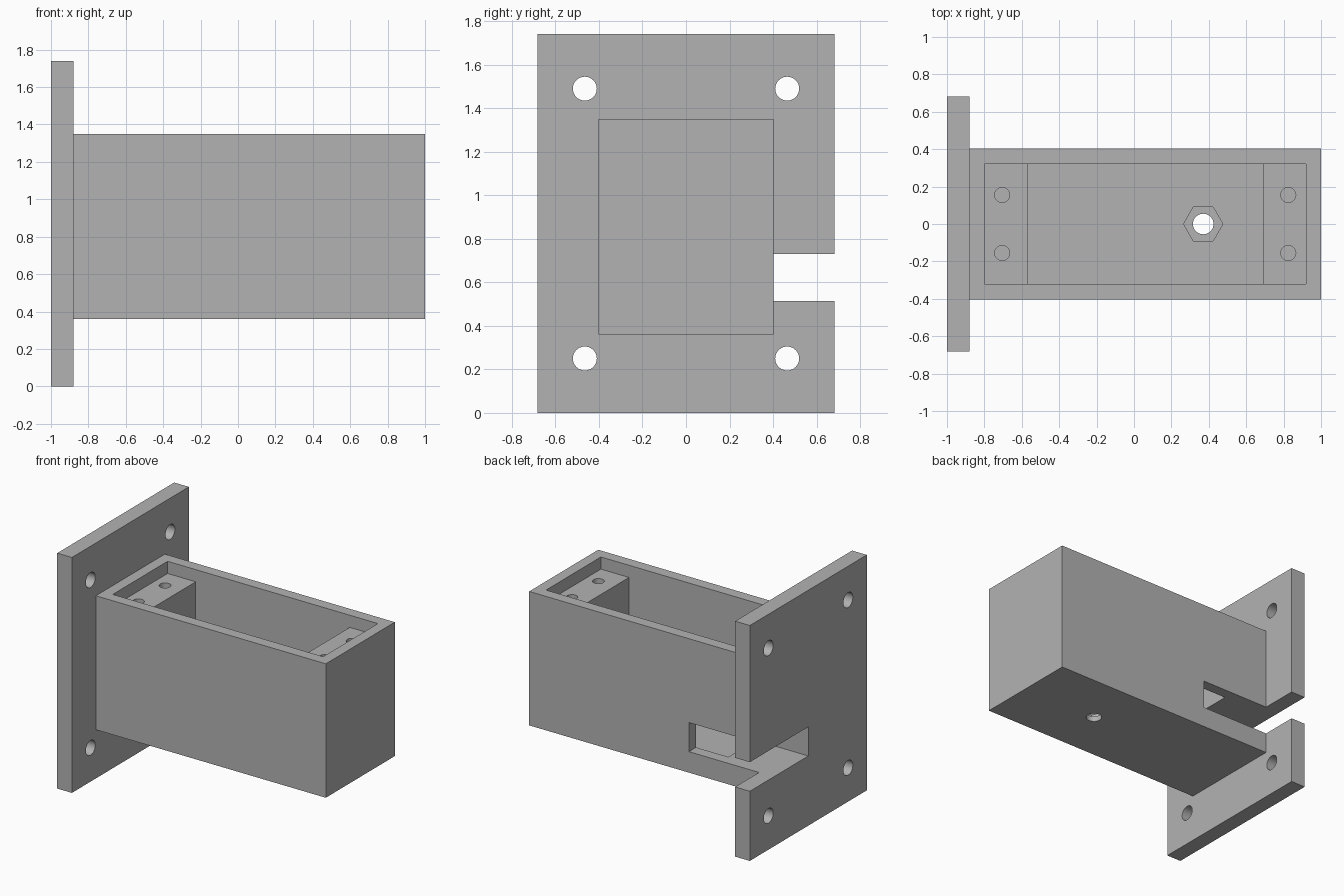
import bpy
import bmesh
from math import radians
from mathutils import Matrix, Vector

if "Cube" in bpy.data.objects:
    bpy.data.objects.remove(bpy.data.objects["Cube"], do_unlink=True)

GREY = (0.45, 0.45, 0.45, 1.0)
mat = bpy.data.materials.new("plain grey")
mat.use_nodes = True
mat.diffuse_color = GREY
bsdf = next(n for n in mat.node_tree.nodes if n.type == 'BSDF_PRINCIPLED')
bsdf.inputs["Base Color"].default_value = GREY


def add_object(name, bm):
    mesh = bpy.data.meshes.new(name)
    bm.to_mesh(mesh)
    bm.free()
    mesh.materials.append(mat)
    obj = bpy.data.objects.new(name, mesh)
    bpy.context.scene.collection.objects.link(obj)
    return obj


def box(name, x, y, z):
    """Box given by its (low, high) range on each axis."""
    bm = bmesh.new()
    low, high = (Vector(c) for c in zip(x, y, z))
    bmesh.ops.create_cube(bm, size=1, matrix=Matrix.Translation((low + high) / 2)
                          @ Matrix.Diagonal((*(high - low), 1)))
    return add_object(name, bm)


def cylinder(name, centre, radius, depth, axis='Z', sides=32):
    bm = bmesh.new()
    turn = Matrix.Rotation(radians(90), 4, 'Y' if axis == 'X' else 'Z')
    bmesh.ops.create_cone(bm, cap_ends=True, segments=sides, radius1=radius,
                          radius2=radius, depth=depth,
                          matrix=Matrix.Translation(centre) @ turn)
    return add_object(name, bm)


def combine(target, tool, operation='DIFFERENCE'):
    """Apply one boolean and discard the tool."""
    mod = target.modifiers.new("boolean", 'BOOLEAN')
    mod.operation = operation
    mod.solver = 'EXACT'
    mod.object = tool
    bpy.context.view_layer.objects.active = target
    bpy.ops.object.modifier_apply(modifier=mod.name)
    bpy.data.objects.remove(tool, do_unlink=True)


# Housing joined to its mounting plate
body = box("housing_with_mounting_plate", (-0.94, 1), (-0.403, 0.403), (0.36, 1.35))
combine(body, box("plate", (-1, -0.88), (-0.683, 0.683), (0, 1.74)), 'UNION')

# Lid recess, then the deep well that leaves a screw block at each end
combine(body, box("lid_recess", (-0.8, 0.92), (-0.32, 0.32), (1.26, 1.5)))
combine(body, box("well", (-0.57, 0.69), (-0.32, 0.32), (0.44, 1.4)))

# Cable slot through the plate, end block and back wall
combine(body, box("cable_slot", (-1.1, -0.306), (0, 0.8), (0.515, 0.73)))

# Plate mounting holes
for y in (-0.465, 0.465):
    for z in (0.25, 1.49):
        combine(body, cylinder("mount_hole", (-0.94, y, z), 0.055, 0.4, 'X'))

# Blind lid screw holes in the end blocks
for x in (-0.705, 0.825):
    for y in (-0.155, 0.155):
        combine(body, cylinder("screw_hole", (x, y, 1.16), 0.04, 0.4))

# Hexagonal nut seat and bolt hole in the floor
combine(body, cylinder("nut_seat", (0.37, 0, 0.45), 0.105, 0.1, sides=6))
combine(body, cylinder("bolt_hole", (0.37, 0, 0.4), 0.055, 0.3))

# A single material slot and sharp machined edges
body.data.materials.clear()
body.data.materials.append(mat)
body.select_set(True)
bpy.context.view_layer.objects.active = body
bpy.ops.object.shade_smooth_by_angle(angle=radians(30))
